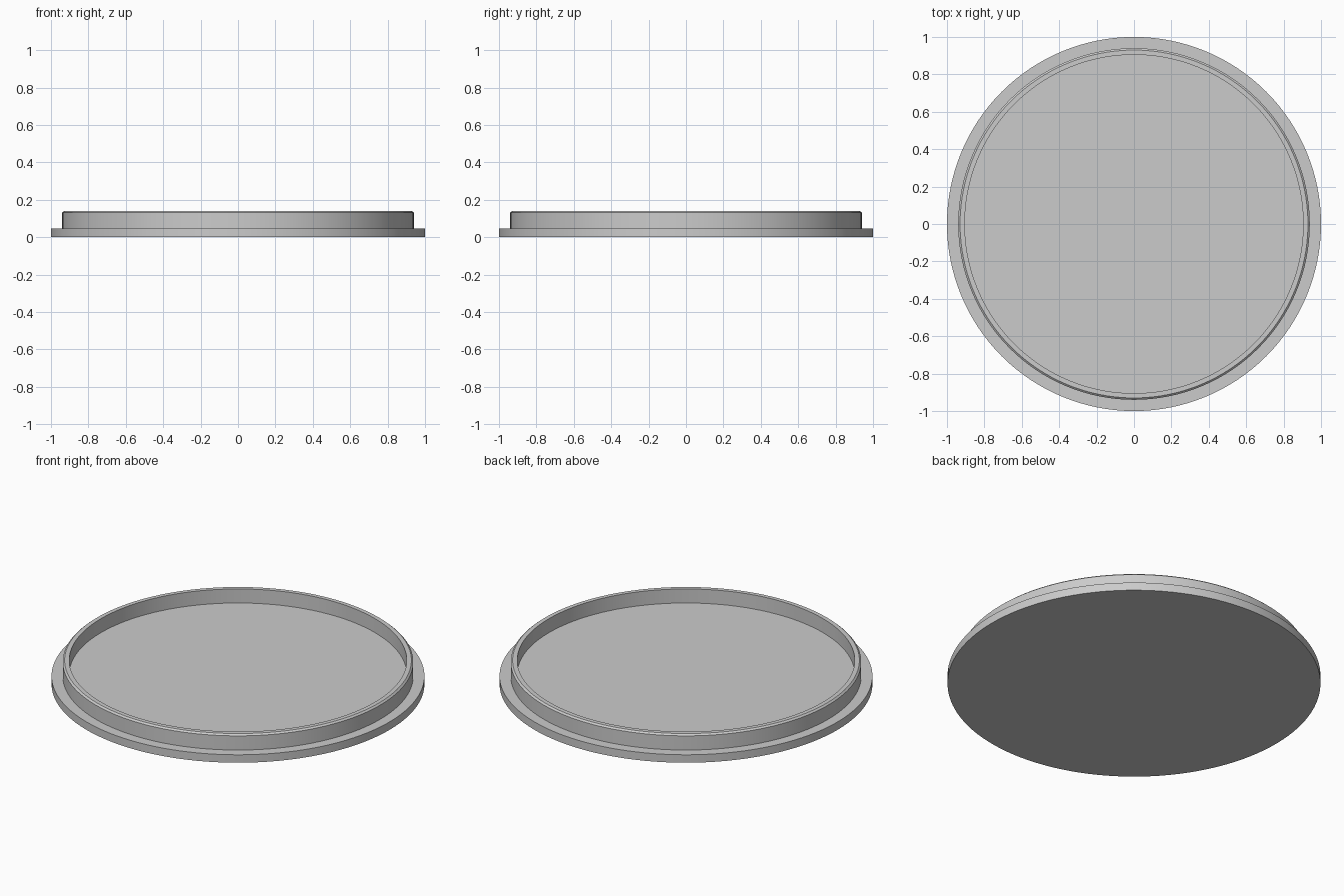
import bpy
import bmesh
import math
from mathutils import Matrix, Vector

cube = bpy.data.objects.get("Cube")
if cube:
    bpy.data.objects.remove(cube)

SEGMENTS = 128

# One plain grey for the whole lid
grey = bpy.data.materials.new("plain grey")
grey.use_nodes = True
colour = (0.6, 0.6, 0.6, 1)
grey.diffuse_color = colour
grey.node_tree.nodes["Principled BSDF"].inputs["Base Color"].default_value = colour

# Half section (radius, height): base, flange, chamfered rim, recessed floor
profile = [
    (0, 0), (1, 0), (1, 0.047), (0.94, 0.047),
    (0.94, 0.131), (0.93, 0.14), (0.905, 0.14), (0.905, 0.057), (0, 0.057),
]


def lathe(name, points, material):
    """Turn a half section about z into a closed, smooth-sided solid."""
    bm = bmesh.new()
    rings = []
    for radius, height in points:
        if radius == 0:
            continue
        rings.append([
            bm.verts.new(Matrix.Rotation(math.tau * i / SEGMENTS, 3, "Z") @ Vector((radius, 0, height)))
            for i in range(SEGMENTS)
        ])
    for low, high in zip(rings, rings[1:]):
        for i in range(SEGMENTS):
            j = (i + 1) % SEGMENTS
            bm.faces.new((low[i], low[j], high[j], high[i]))
    # Flat discs close the underside and the floor
    bm.faces.new(rings[0][::-1])
    bm.faces.new(rings[-1])
    bmesh.ops.recalc_face_normals(bm, faces=bm.faces)
    mesh = bpy.data.meshes.new(name)
    bm.to_mesh(mesh)
    bm.free()
    mesh.materials.append(material)
    obj = bpy.data.objects.new(name, mesh)
    bpy.context.collection.objects.link(obj)
    return obj


lid = lathe("round_lid", profile, grey)
bpy.ops.object.select_all(action="DESELECT")
lid.select_set(True)
bpy.context.view_layer.objects.active = lid
bpy.ops.object.shade_smooth_by_angle(angle=math.radians(30))
